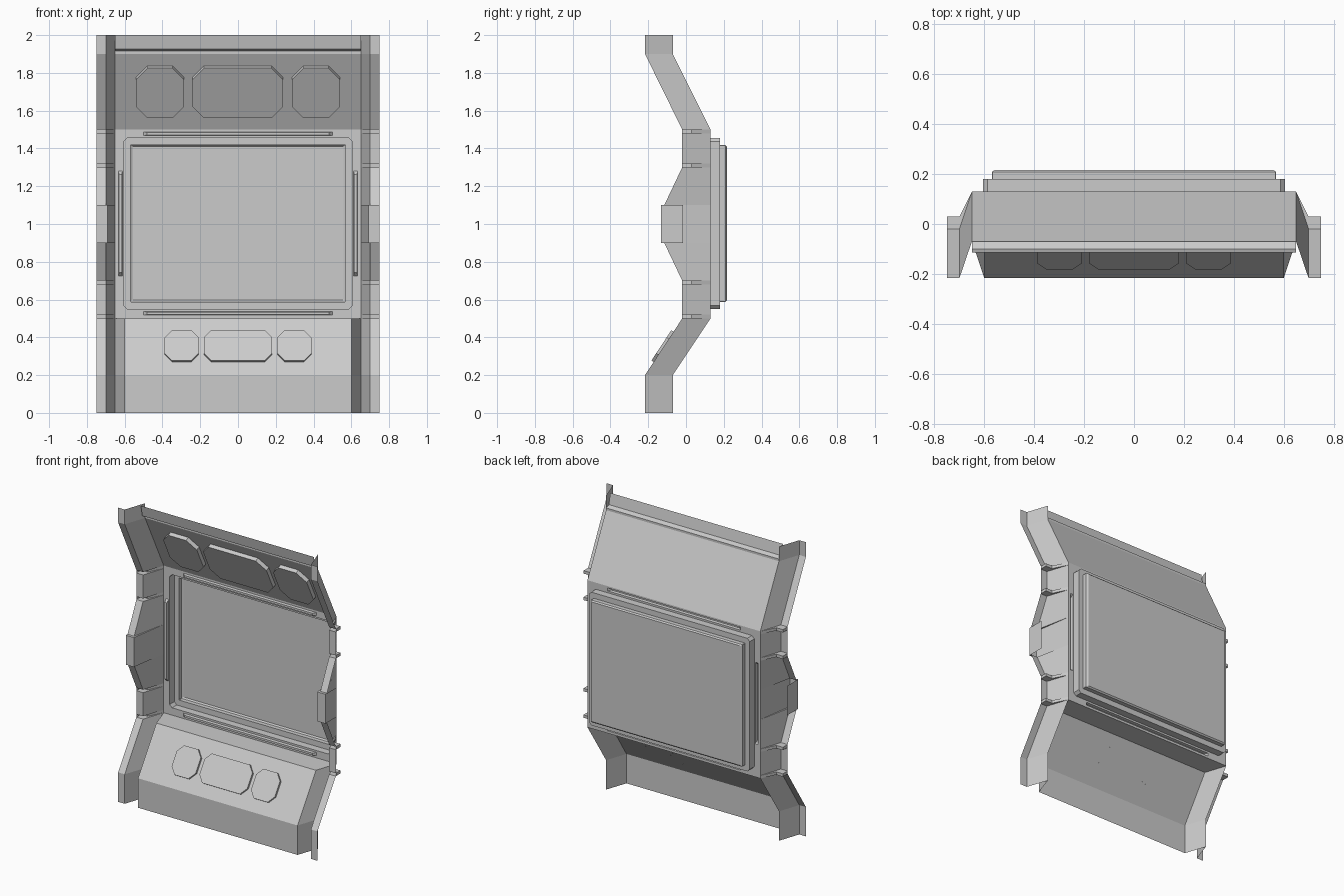
import bpy, bmesh
from mathutils import Vector

if "Cube" in bpy.data.objects:
    bpy.data.objects.remove(bpy.data.objects["Cube"])


def finish(name, bm, mirror=False):
    """Clean the mesh, face it to the front (-y) and link it."""
    bmesh.ops.remove_doubles(bm, verts=bm.verts[:], dist=1e-5)
    bmesh.ops.dissolve_degenerate(bm, edges=bm.edges[:], dist=1e-5)
    bmesh.ops.recalc_face_normals(bm, faces=bm.faces[:])
    if sum(f.normal.y * f.calc_area() for f in bm.faces) > 0:
        bmesh.ops.reverse_faces(bm, faces=bm.faces[:])
    me = bpy.data.meshes.new(name)
    bm.to_mesh(me)
    bm.free()
    ob = bpy.data.objects.new(name, me)
    bpy.context.collection.objects.link(ob)
    if mirror:
        m = ob.modifiers.new("mirror", 'MIRROR')
        m.use_mirror_merge = False
    return ob


def loft(name, rings, closed=False, cap=False, mirror=False):
    """Skin a row of equal-length point rings with quads."""
    bm = bmesh.new()
    vs = [[bm.verts.new(p) for p in r] for r in rings]
    n = len(vs[0])
    for a, b in zip(vs, vs[1:]):
        for i in range(n if closed else n - 1):
            j = (i + 1) % n
            bm.faces.new((a[i], a[j], b[j], b[i]))
    if cap:
        bm.faces.new(vs[-1])
    return finish(name, bm, mirror)


def octagon(x0, x1, z0, z1, c):
    return [(x0 + c, z0), (x1 - c, z0), (x1, z0 + c), (x1, z1 - c),
            (x1 - c, z1), (x0 + c, z1), (x0, z1 - c), (x0, z0 + c)]


def rect(x0, x1, z0, z1):
    return [(x0, z0), (x1, z0), (x1, z1), (x0, z1)]


def at_y(loop, y):
    return [(x, y, z) for x, z in loop]


# side columns: bent ribbon with grooves and a raised centre block
def section(z, front, back=0.13, wall=None, kink=0.70):
    wall = front if wall is None else wall
    return [(0.75, wall, z), (0.75, front, z), (kink, front, z), (0.65, back, z)]


def groove(z0, z1):
    f = -0.02
    return [section(z0, f), section(z0, 0.03, wall=f),
            section(z1, 0.03, wall=f), section(z1, f)]


column = [section(0, -0.217, -0.07), section(0.2, -0.217, -0.07)]
column += groove(0.5, 0.52) + groove(0.68, 0.70)
column += [section(0.9, -0.115), section(0.9, -0.133, wall=-0.015, kink=0.69),
           section(1.1, -0.133, wall=-0.015, kink=0.69), section(1.1, -0.115)]
column += groove(1.30, 1.32) + groove(1.48, 1.50)
column += [section(1.9, -0.217, -0.07), section(2.0, -0.217, -0.07)]
loft("side_column", column, mirror=True)

# sloped base with splayed side walls and a shelf on top
loft("base", [[(-0.65, yb, z), (-0.6, yf, z), (0.6, yf, z), (0.65, yb, z)]
              for yb, yf, z in [(-0.07, -0.217, 0), (-0.07, -0.217, 0.2),
                                (0.13, -0.02, 0.5)]], cap=True)

# overhanging top panel with a stepped lip
loft("top_panel", [[(-0.65, y, z), (0.65, y, z)] for y, z in
                   [(0.13, 1.5), (-0.07, 1.9), (-0.07, 1.915),
                    (-0.10, 1.926), (-0.115, 2.0)]])

# frame around the screen, with openings for the recess and the rails
opening = octagon(-0.605, 0.605, 0.55, 1.455, 0.018)
rails = {"upper_rail": (-0.5, 0.5, 1.468, 1.488),
         "lower_rail": (-0.5, 0.5, 0.517, 0.537),
         "left_rail": (-0.633, -0.612, 0.725, 1.28),
         "right_rail": (0.612, 0.633, 0.725, 1.28)}
bm = bmesh.new()
for loop in [rect(-0.65, 0.65, 0.5, 1.5), opening] + [rect(*r) for r in rails.values()]:
    vs = [bm.verts.new(p) for p in at_y(loop, 0.13)]
    for a, b in zip(vs, vs[1:] + vs[:1]):
        bm.edges.new((a, b))
bmesh.ops.triangle_fill(bm, use_beauty=True, edges=bm.edges[:], normal=(0, -1, 0))
finish("screen_frame", bm)

# raised rails with sloped ends
for name, (x0, x1, z0, z1) in rails.items():
    dx, dz = (0.018, 0.003) if x1 - x0 > 0.5 else (0.003, 0.018)
    loft(name, [at_y(rect(x0, x1, z0, z1), 0.13),
                at_y(rect(x0 + dx, x1 - dx, z0 + dz, z1 - dz), 0.112)],
         closed=True, cap=True)

# stepped recess: outer well, then the screen tray
screen = octagon(-0.57, 0.57, 0.588, 1.418, 0.003)
loft("recess", [at_y(opening, 0.13), at_y(opening, 0.18), at_y(screen, 0.18),
                at_y(screen, 0.209),
                at_y(octagon(-0.558, 0.558, 0.597, 1.41, 0.003), 0.217)],
     closed=True, cap=True)


# raised octagonal plates lying on a sloped surface
def plate(name, x0, x1, z0, z1, c, slope_y, normal, height):
    base = [Vector((x, slope_y(z), z)) for x, z in octagon(x0, x1, z0, z1, c)]
    step = Vector(normal).normalized() * height
    loft(name, [base, [p + step for p in base]], closed=True, cap=True)


def upper_y(z):
    return 0.13 - 0.5 * (z - 1.5)


def lower_y(z):
    return -0.217 + 0.657 * (z - 0.2)


for side, x0, x1 in [("left", -0.54, -0.287), ("centre", -0.24, 0.237), ("right", 0.287, 0.54)]:
    plate(side + "_upper_plate", x0, x1, 1.572, 1.837, 0.06, upper_y, (0, -1, -0.5), 0.027)
for side, x0, x1 in [("left", -0.388, -0.208), ("centre", -0.18, 0.18), ("right", 0.208, 0.388)]:
    plate(side + "_lower_plate", x0, x1, 0.27, 0.43, 0.038, lower_y, (0, -1, 0.657), 0.014)
